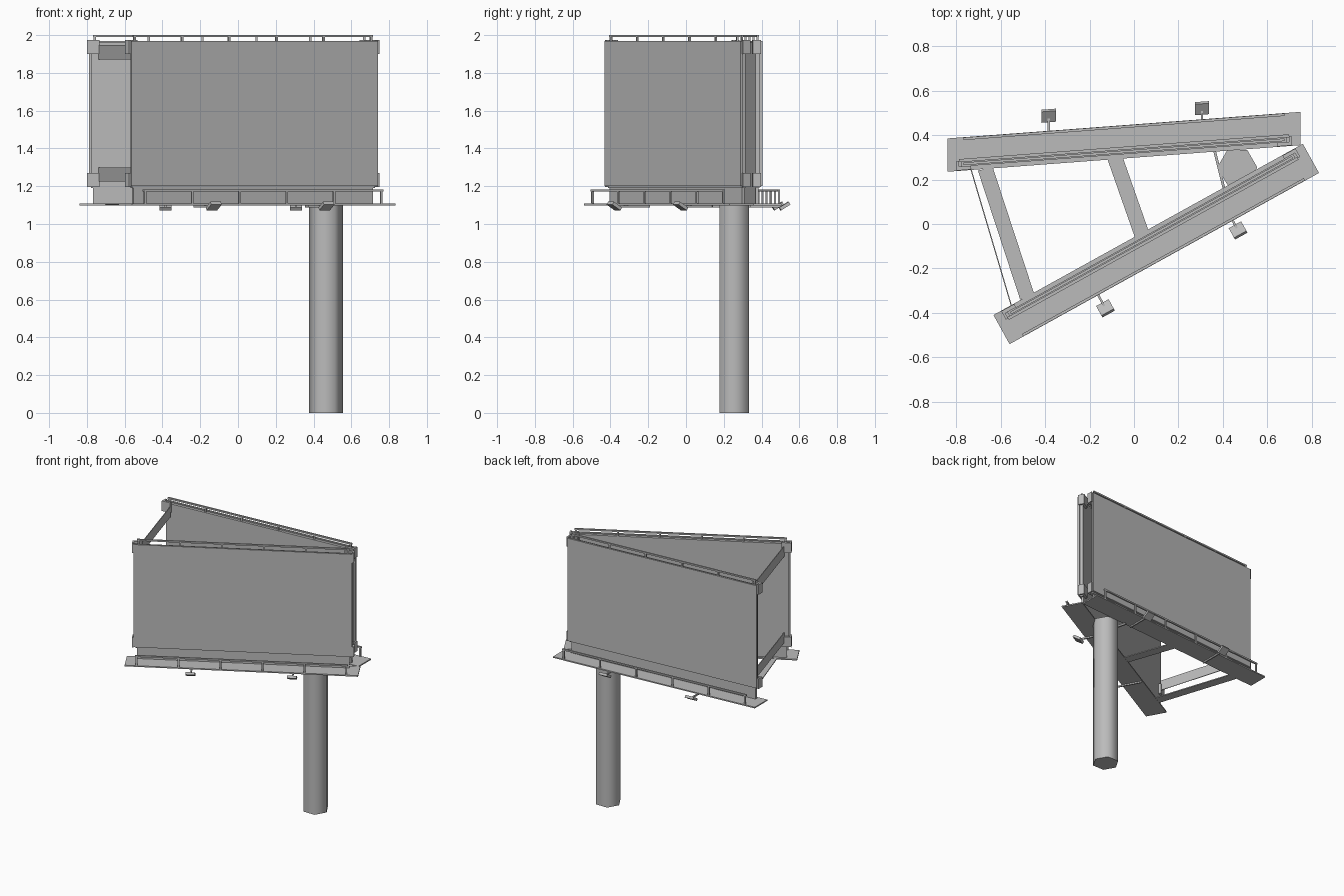
import bpy, bmesh, math
from mathutils import Matrix, Vector

old = bpy.data.objects.get("Cube")
if old:
    bpy.data.objects.remove(old, do_unlink=True)

grey = bpy.data.materials.new("plain_grey")
grey.use_nodes = True
COLOUR = (0.5, 0.5, 0.5, 1)
grey.diffuse_color = COLOUR
grey.node_tree.nodes["Principled BSDF"].inputs["Base Color"].default_value = COLOUR


def finish(name, bm):
    bmesh.ops.recalc_face_normals(bm, faces=bm.faces)
    mesh = bpy.data.meshes.new(name)
    bm.to_mesh(mesh)
    bm.free()
    mesh.materials.append(grey)
    ob = bpy.data.objects.new(name, mesh)
    bpy.context.collection.objects.link(ob)
    return ob


def add_box(bm, frame, u, v, z, tilt=0):
    """Box between the limits u, v, z in a frame, tilted about its own long axis."""
    centre = Vector([(a + b) / 2 for a, b in (u, v, z)])
    size = [b - a for a, b in (u, v, z)]
    local = Matrix.Translation(centre) @ Matrix.Rotation(tilt, 4, 'X') @ Matrix.Diagonal((*size, 1))
    bmesh.ops.create_cube(bm, size=1, matrix=frame @ local)


def boxes(name, frame, items):
    bm = bmesh.new()
    for item in items:
        add_box(bm, frame, *item)
    return finish(name, bm)


def side_frame(centre, along, outward):
    """Axes: along the sign, out from its face, up."""
    return Matrix(((along[0], outward[0], 0, centre[0]),
                   (along[1], outward[1], 0, centre[1]),
                   (0, 0, 1, 0), (0, 0, 0, 1)))


def beam(name, start, end, width, z):
    a, b = Vector(start), Vector(end)
    d = (b - a).normalized()
    return boxes(name, side_frame((a + b) / 2, d, (-d.y, d.x)),
                 [((-(b - a).length / 2, (b - a).length / 2), (-width / 2, width / 2), z)])


def railing(name, frame, out, low, high):
    """Bar on six evenly spaced posts."""
    items = [((-0.725, 0.725), (out - 0.006, out + 0.006), (high - 0.011, high))]
    for i in range(6):
        u = -0.715 + i * 0.286
        items.append(((u - 0.006, u + 0.006), (out - 0.005, out + 0.005), (low, high - 0.005)))
    boxes(name, frame, items)


def sign_side(label, frame):
    # walkway and its railing
    boxes(label + "_walkway", frame, [((-0.796, 0.796), (-0.075, 0.075), (1.099, 1.108))])
    railing(label + "_walkway_railing", frame, 0.068, 1.105, 1.183)
    # sign face, backing and the recessed skirt below
    boxes(label + "_sign_face", frame, [((-0.745, 0.745), (-0.036, -0.022), (1.2, 1.968))])
    boxes(label + "_sign_backing", frame, [((-0.735, 0.735), (-0.056, -0.036), (1.19, 1.96))])
    boxes(label + "_skirt", frame, [((-0.725, 0.725), (-0.056, -0.04), (1.105, 1.2))])
    railing(label + "_top_railing", frame, -0.045, 1.96, 2.0)
    # clamps at the four corners
    clamps = []
    for s in (-1, 1):
        for z in ((1.195, 1.27), (1.9, 1.975)):
            clamps.append((sorted((s * 0.69, s * 0.757)), (-0.073, -0.056), z))
            clamps.append((sorted((s * 0.745, s * 0.757)), (-0.073, -0.03), z))
    boxes(label + "_corner_clamps", frame, clamps)
    # floodlights on arms, tilted towards the sign
    arms, lamps = [], []
    for u, out in ((-0.34, 0.143), (0.352, 0.125)):
        arms.append(((u - 0.005, u + 0.005), (-0.07, out), (1.088, 1.098)))
        lamps.append(((u - 0.032, u + 0.032), (out - 0.029, out + 0.029), (1.086, 1.104), math.radians(32)))
    boxes(label + "_lamp_arms", frame, arms)
    boxes(label + "_lamps", frame, lamps)


sign_side("front", side_frame((0.10, -0.09), (0.875, 0.484), (0.484, -0.875)))
sign_side("back", side_frame((-0.045, 0.37), (0.997, 0.075), (0, 1)))

# flat floor braces and thin upright braces across the open end
beam("end_floor_brace", (-0.67, 0.25), (-0.48, -0.33), 0.068, (1.1, 1.107))
beam("middle_floor_brace", (-0.09, 0.31), (0.04, -0.06), 0.068, (1.1, 1.107))
beam("end_lower_brace", (-0.735, 0.25), (-0.55, -0.375), 0.005, (1.225, 1.3))
beam("end_upper_brace", (-0.735, 0.25), (-0.55, -0.375), 0.005, (1.87, 1.948))
beam("pole_strut", (0.36, 0.34), (0.41, 0.14), 0.012, (1.088, 1.1))

# six-sided pole
bm = bmesh.new()
bmesh.ops.create_cone(bm, cap_ends=True, segments=6, radius1=0.09, radius2=0.09, depth=1.1,
                      matrix=Matrix.Translation((0.465, 0.255, 0.55)) @ Matrix.Rotation(math.pi / 6, 4, 'Z'))
# turn the corners to point along x
xs = [v.co.x for v in bm.verts]
if max(xs) - min(xs) < 0.17:
    bmesh.ops.rotate(bm, verts=bm.verts, cent=(0.465, 0.255, 0),
                     matrix=Matrix.Rotation(math.pi / 6, 3, 'Z'))
pole = finish("pole", bm)
bpy.ops.object.select_all(action='DESELECT')
pole.select_set(True)
bpy.context.view_layer.objects.active = pole
bpy.ops.object.shade_smooth_by_angle(angle=math.radians(65))
